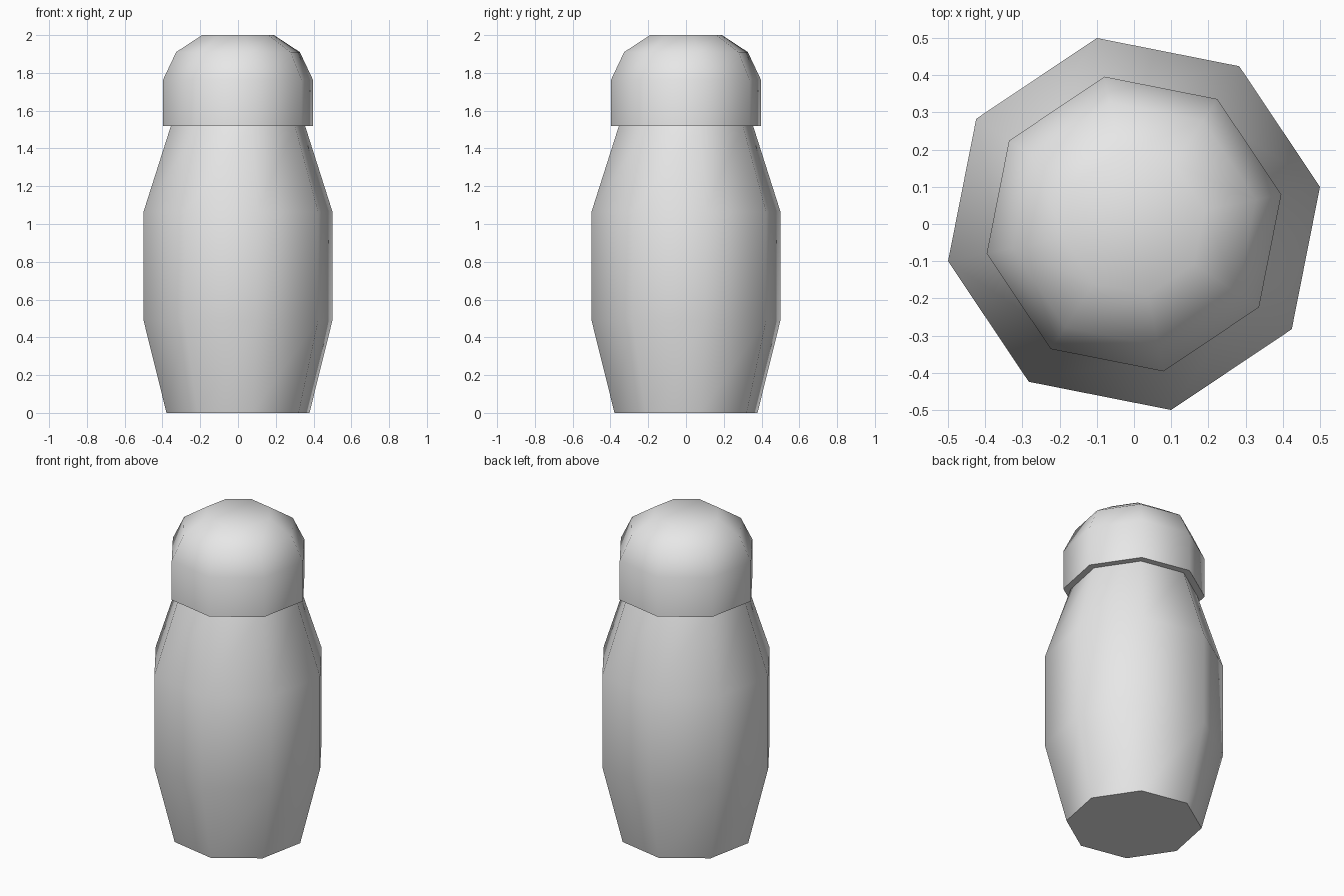
import bpy
import bmesh
import math

cube = bpy.data.objects.get("Cube")
if cube:
    bpy.data.objects.remove(cube, do_unlink=True)

SIDES = 8
TURN = math.radians(11.3)  # rotation of the octagon about z

# One plain grey for the whole figure
grey = bpy.data.materials.new("plain_grey")
grey.use_nodes = True
grey.diffuse_color = (0.8, 0.8, 0.8, 1)
grey.node_tree.nodes["Principled BSDF"].inputs["Base Color"].default_value = (0.8, 0.8, 0.8, 1)


def lathe(name, profile, close_bottom=False, close_top=False):
    """Turn a (radius, height) profile into an eight-sided smooth shell."""
    bm = bmesh.new()
    rings = []
    for radius, z in profile:
        angles = [TURN + math.tau * i / SIDES for i in range(SIDES)]
        rings.append([bm.verts.new((radius * math.cos(a), radius * math.sin(a), z)) for a in angles])
    for low, high in zip(rings, rings[1:]):
        for i in range(SIDES):
            j = (i + 1) % SIDES
            bm.faces.new((low[i], low[j], high[j], high[i]))
    if close_bottom:
        bm.faces.new(rings[0][::-1])
    if close_top:
        bm.faces.new(rings[-1])
    for face in bm.faces:
        face.smooth = True
    mesh = bpy.data.meshes.new(name)
    bm.to_mesh(mesh)
    bm.free()
    mesh.set_sharp_from_angle(angle=math.radians(50))
    mesh.materials.append(grey)
    obj = bpy.data.objects.new(name, mesh)
    bpy.context.collection.objects.link(obj)
    return obj


# Barrel-shaped body on a flat base
lathe("body", [(0.386, 0), (0.51, 0.49), (0.51, 1.065), (0.362, 1.52)], close_bottom=True)

# Domed head with a flat overhanging underside
lathe("head", [(0.362, 1.52), (0.404, 1.52), (0.404, 1.765), (0.334, 1.91), (0.194, 2.0)], close_top=True)
